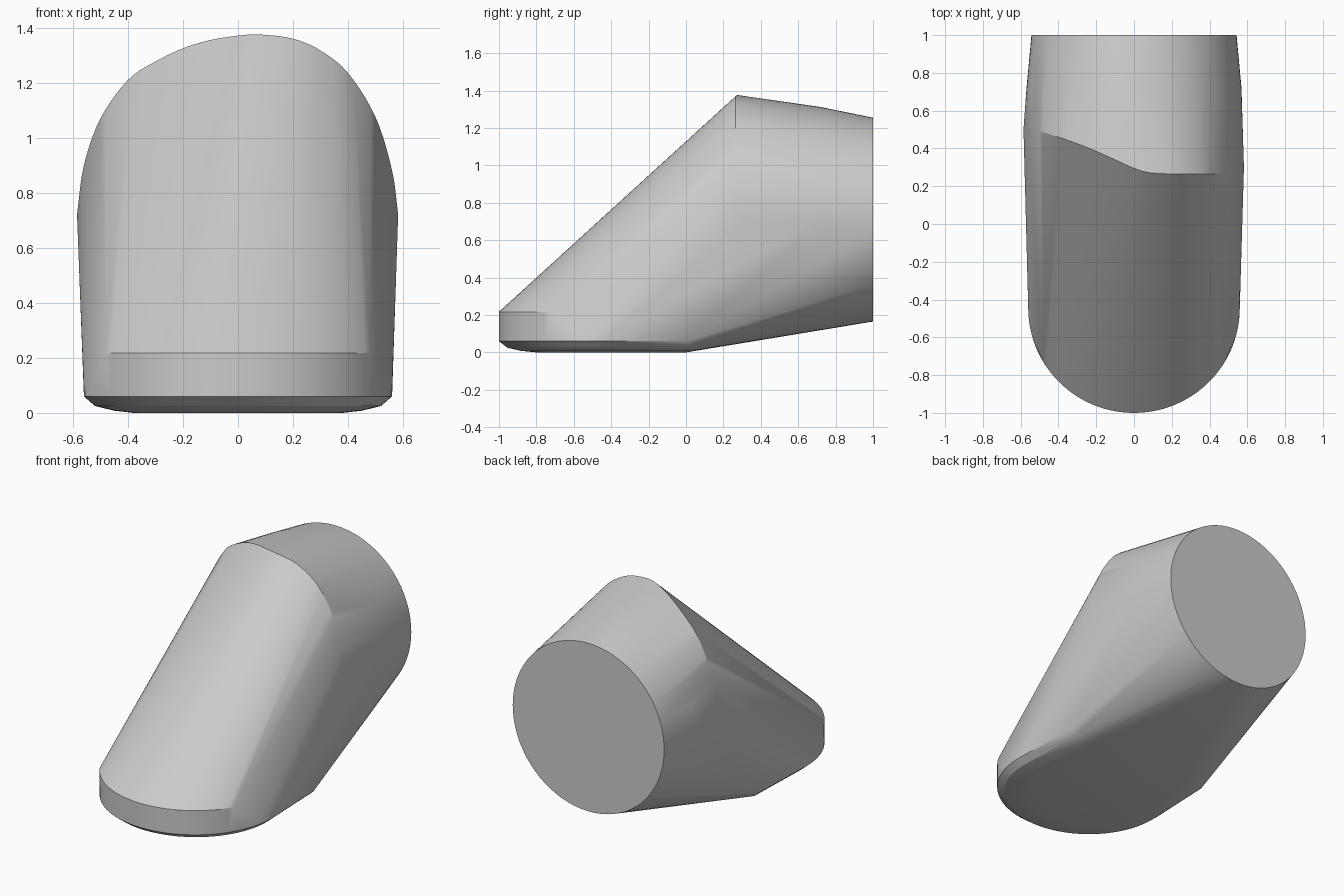
import bpy
import bmesh
from math import sin, cos, pi, radians, asin
from mathutils import Vector

cube = bpy.data.objects.get("Cube")
if cube:
    bpy.data.objects.remove(cube, do_unlink=True)

grey = bpy.data.materials.new("plain grey")
grey.use_nodes = True
colour = (0.6, 0.6, 0.6, 1)
grey.diffuse_color = colour
grey.node_tree.nodes["Principled BSDF"].inputs["Base Color"].default_value = colour


def arc(cx, cy, rx, ry, start, end, steps):
    """Points on an ellipse arc as 2D pairs."""
    for i in range(steps + 1):
        a = start + (end - start) * i / steps
        yield cx + rx * cos(a), cy + ry * sin(a)


def smooth_path(points, steps=5):
    """Catmull-Rom curve through the points."""
    p = [Vector(q) for q in points]
    p = [p[0] * 2 - p[1]] + p + [p[-1] * 2 - p[-2]]
    out = []
    for a, b, c, d in zip(p, p[1:], p[2:], p[3:]):
        for i in range(steps):
            t = i / steps
            out.append(0.5 * (2 * b + (c - a) * t + (2 * a - 5 * b + 4 * c - d) * t * t
                              + (3 * b - a - 3 * c + d) * t ** 3))
    return out + [p[-2]]


points = []

# Round flat back end
points += [(x, 1, z) for x, z in arc(0, 0.71, 0.543, 0.545, 0, 2 * pi, 72)]

# Slight bulge across the top behind the crest
points += [(x, 0.72, z) for x, z in arc(0, 0.71, 0.569, 0.602, 0, pi, 40)]

# Lopsided crest where the sloping front meets the top
points += smooth_path([
    (-0.585, 0.5, 0.72), (-0.56, 0.498, 0.9), (-0.5, 0.49, 1.07), (-0.4, 0.46, 1.21),
    (-0.3, 0.425, 1.277), (-0.2, 0.385, 1.325), (-0.1, 0.34, 1.355), (0, 0.295, 1.371),
    (0.08, 0.272, 1.375), (0.2, 0.265, 1.36), (0.3, 0.265, 1.317), (0.4, 0.265, 1.235),
    (0.5, 0.265, 1.075), (0.56, 0.265, 0.88), (0.582, 0.3, 0.72)])

# Upper rim of the upright toe band
half = asin(0.48 / 0.56)
points += [(x, y, 0.217) for x, y in
           arc(0, -0.445, 0.56, 0.555, -pi / 2 - half, -pi / 2 + half, 32)]

# Rounded sole: stacked outlines with a half-round toe and straight sides
for z, width, toe, heel in ((0.06, 0.56, 1.0, 0.0), (0.025, 0.52, 0.955, 0.02),
                            (0.008, 0.45, 0.88, 0.03), (0.0, 0.38, 0.8, 0.0)):
    points += [(x, y, z) for x, y in arc(0, -0.445, width, toe - 0.445, -pi, 0, 48)]
    points += [(side * width * 0.97, heel, z) for side in (-1, 1)]

# Skin stretched over all the outlines
bm = bmesh.new()
for p in points:
    bm.verts.new(p)
bmesh.ops.remove_doubles(bm, verts=bm.verts, dist=0.0005)
hull = bmesh.ops.convex_hull(bm, input=bm.verts)
unused = {g for g in hull["geom_interior"] + hull["geom_unused"]
          if isinstance(g, bmesh.types.BMVert)}
bmesh.ops.delete(bm, geom=list(unused), context='VERTS')
bmesh.ops.dissolve_limit(bm, angle_limit=radians(0.2), verts=bm.verts, edges=bm.edges)
bmesh.ops.recalc_face_normals(bm, faces=bm.faces)
mesh = bpy.data.meshes.new("toe_block")
bm.to_mesh(mesh)
bm.free()

block = bpy.data.objects.new("toe_block", mesh)
bpy.context.collection.objects.link(block)
mesh.materials.append(grey)
bpy.ops.object.select_all(action='DESELECT')
block.select_set(True)
bpy.context.view_layer.objects.active = block
bpy.ops.object.shade_smooth_by_angle(angle=radians(25))
